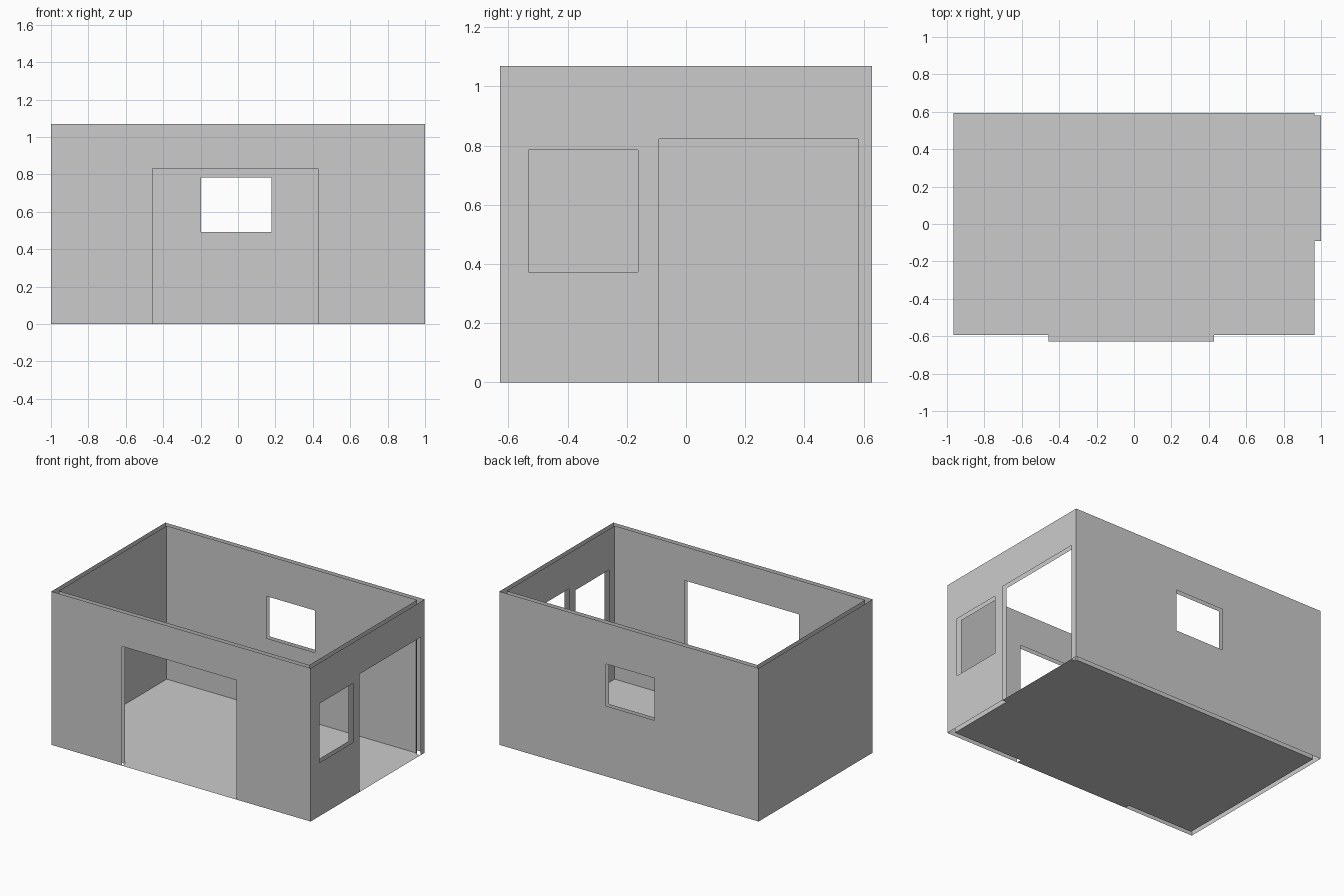
import bpy
import bmesh

if "Cube" in bpy.data.objects:
    bpy.data.objects.remove(bpy.data.objects["Cube"])

HX, HY, H, T = 1.0, 0.628, 1.069, 0.034   # outer half sizes, height, wall thickness
FRONT_DOOR = (-0.456, 0.429, 0.0, 0.832)  # openings: start, end, bottom, top
SIDE_DOOR = (-0.091, 0.581, 0.0, 0.822)
SIDE_WINDOW = (-0.533, -0.162, 0.373, 0.785)
BACK_WINDOW = (-0.197, 0.178, 0.491, 0.784)


def finish(name, bm):
    bmesh.ops.remove_doubles(bm, verts=bm.verts, dist=1e-5)
    mesh = bpy.data.meshes.new(name)
    bm.to_mesh(mesh)
    bm.free()
    obj = bpy.data.objects.new(name, mesh)
    bpy.context.collection.objects.link(obj)


def add_sheet(bm, place, half, openings, outward):
    """Flat wall sheet split along its openings; cells inside openings are left out."""
    us = sorted({-half, half, *(u for o in openings for u in o[:2])})
    zs = sorted({0.0, H, *(z for o in openings for z in o[2:])})
    for u0, u1 in zip(us, us[1:]):
        for z0, z1 in zip(zs, zs[1:]):
            u, z = (u0 + u1) / 2, (z0 + z1) / 2
            if any(o[0] < u < o[1] and o[2] < z < o[3] for o in openings):
                continue
            pts = [place(a, b) for a, b in ((u0, z0), (u1, z0), (u1, z1), (u0, z1))]
            face = bm.faces.new([bm.verts.new(p) for p in pts])
            face.normal_update()
            if face.normal.dot(outward) < 0:
                face.normal_flip()


def wall(name, axis, side, openings=()):
    """Hollow wall: outer and inner sheet, open along the top, bottom and openings."""
    bm = bmesh.new()
    for inset, facing in ((0.0, side), (T, -side)):
        if axis == 'x':
            d, half, n = side * (HX - inset), HY - inset, (facing, 0, 0)
            place = lambda u, z: (d, u, z)
        else:
            d, half, n = side * (HY - inset), HX - inset, (0, facing, 0)
            place = lambda u, z: (u, d, z)
        from_normal = bmesh.types.BMFace  # sheets are wound to face away from the cavity
        add_sheet(bm, place, half, openings, Vector(n))
    finish(name, bm)


from mathutils import Vector

# Walls
wall("front_wall", 'y', -1, [FRONT_DOOR])
wall("back_wall", 'y', 1, [BACK_WINDOW])
wall("right_wall", 'x', 1, [SIDE_DOOR, SIDE_WINDOW])
wall("left_wall", 'x', -1)

# Floor with a threshold tongue in each doorway
ix, iy = HX - T, HY - T
outline = [(-ix, -iy),
           (FRONT_DOOR[0], -iy), (FRONT_DOOR[0], -HY), (FRONT_DOOR[1], -HY), (FRONT_DOOR[1], -iy),
           (ix, -iy),
           (ix, SIDE_DOOR[0]), (HX, SIDE_DOOR[0]), (HX, SIDE_DOOR[1]), (ix, SIDE_DOOR[1]),
           (ix, iy), (-ix, iy)]
bm = bmesh.new()
bm.faces.new([bm.verts.new((x, y, 0)) for x, y in outline])
finish("floor", bm)
